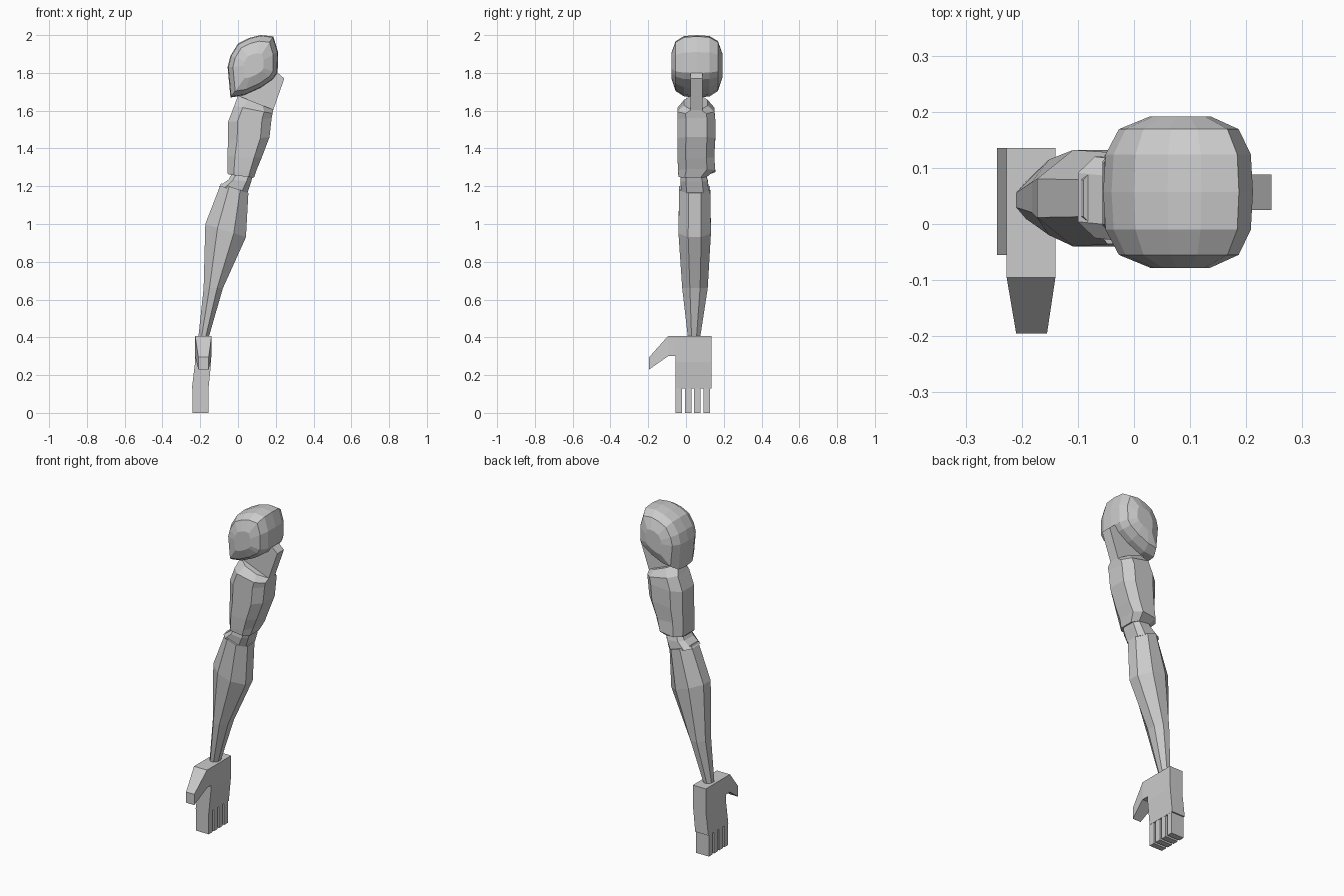
import bpy, bmesh


def loft(name, rings):
    """Skin matching rings of points, cap both ends, keep flat faces."""
    bm = bmesh.new()
    vr = [[bm.verts.new(p) for p in r] for r in rings]
    n = len(rings[0])
    for a, b in zip(vr, vr[1:]):
        for i in range(n):
            j = (i + 1) % n
            bm.faces.new((a[i], a[j], b[j], b[i]))
    bm.faces.new(vr[0])
    bm.faces.new(vr[-1])
    bmesh.ops.recalc_face_normals(bm, faces=bm.faces)
    me = bpy.data.meshes.new(name)
    bm.to_mesh(me)
    bm.free()
    ob = bpy.data.objects.new(name, me)
    bpy.context.collection.objects.link(ob)
    return ob


def section(xl, zl, xr, zr, y0, y1, c=0.3):
    """Eight-sided limb section between a left and a right point (front view)."""
    uv = [(c, 0), (1 - c, 0), (1, c), (1, 1 - c),
          (1 - c, 1), (c, 1), (0, 1 - c), (0, c)]
    return [(xl + (xr - xl) * u, y0 + (y1 - y0) * v, zl + (zr - zl) * u)
            for u, v in uv]


def rect(xl, xr, y0, y1, z):
    return [(xl, y0, z), (xr, y0, z), (xr, y1, z), (xl, y1, z)]


# Shoulder pad: one side profile scaled across the depth
pad = [(-.04, 1.67), (-.055, 1.83), (-.04, 1.89), (0, 1.955), (.06, 1.985),
       (.12, 2.0), (.187, 1.993), (.212, 1.91), (.21, 1.80), (.185, 1.765),
       (.12, 1.72), (.03, 1.68)]
steps = [(-.135, .4), (-.112, .8), (-.067, .97), (0, 1),
         (.067, .97), (.112, .8), (.135, .4)]
loft("shoulder_pad", [[(.085 + (x - .085) * s, .057 + dy, 1.84 + (z - 1.84) * s)
                       for x, z in pad] for dy, s in steps])

# Shoulder mount: slab rising behind the pad
mount = [(.21, 1.80), (.245, 1.77), (.18, 1.585), (0, 1.64), (.02, 1.74)]
loft("shoulder_mount", [[(x, y, z) for x, z in mount] for y in (.025, .088)])

# Upper arm
loft("upper_arm", [
    section(0, 1.68, .187, 1.605, -.01, .115),
    section(-.02, 1.625, .183, 1.585, -.045, .15, .22),
    section(-.053, 1.54, .178, 1.56, -.045, .155, .22),
    section(-.053, 1.44, .167, 1.46, -.045, .155, .22),
    section(-.056, 1.36, .125, 1.35, -.045, .15, .22),
    section(-.056, 1.27, .10, 1.29, -.042, .155, .22),
    section(-.05, 1.262, .085, 1.245, -.04, .11, .22)])

# Elbow
loft("elbow", [
    section(-.03, 1.27, .08, 1.26, -.025, .105, .2),
    section(-.05, 1.235, .07, 1.225, -.03, .115, .2),
    section(-.10, 1.20, .05, 1.165, -.025, .12, .2)])

# Forearm
loft("forearm", [
    section(-.09, 1.215, .055, 1.165, -.036, .128),
    section(-.173, 1.0, .042, .93, -.04, .132),
    section(-.182, .66, -.08, .66, -.02, .115),
    section(-.21, .40, -.155, .40, .01, .075)])

# Palm
loft("palm", [rect(-.227, -.14, -.055, .135, .407),
              rect(-.227, -.142, -.055, .135, .27),
              rect(-.244, -.156, -.055, .135, .13)])

# Thumb: box section bending outward and narrowing at the tip
thumb = [(-.05, .407, .30, -.227, -.14), (-.095, .407, .30, -.227, -.14),
         (-.195, .295, .23, -.21, -.155)]
loft("thumb", [[(a, y, t), (b, y, t), (b, y, u), (a, y, u)]
               for y, t, u, a, b in thumb])

# Fingers
for i in range(4):
    y = -.055 + i * .049
    loft("finger_%d" % (i + 1), [rect(-.242, -.157, y, y + .035, z)
                                 for z in (.135, 0)])
